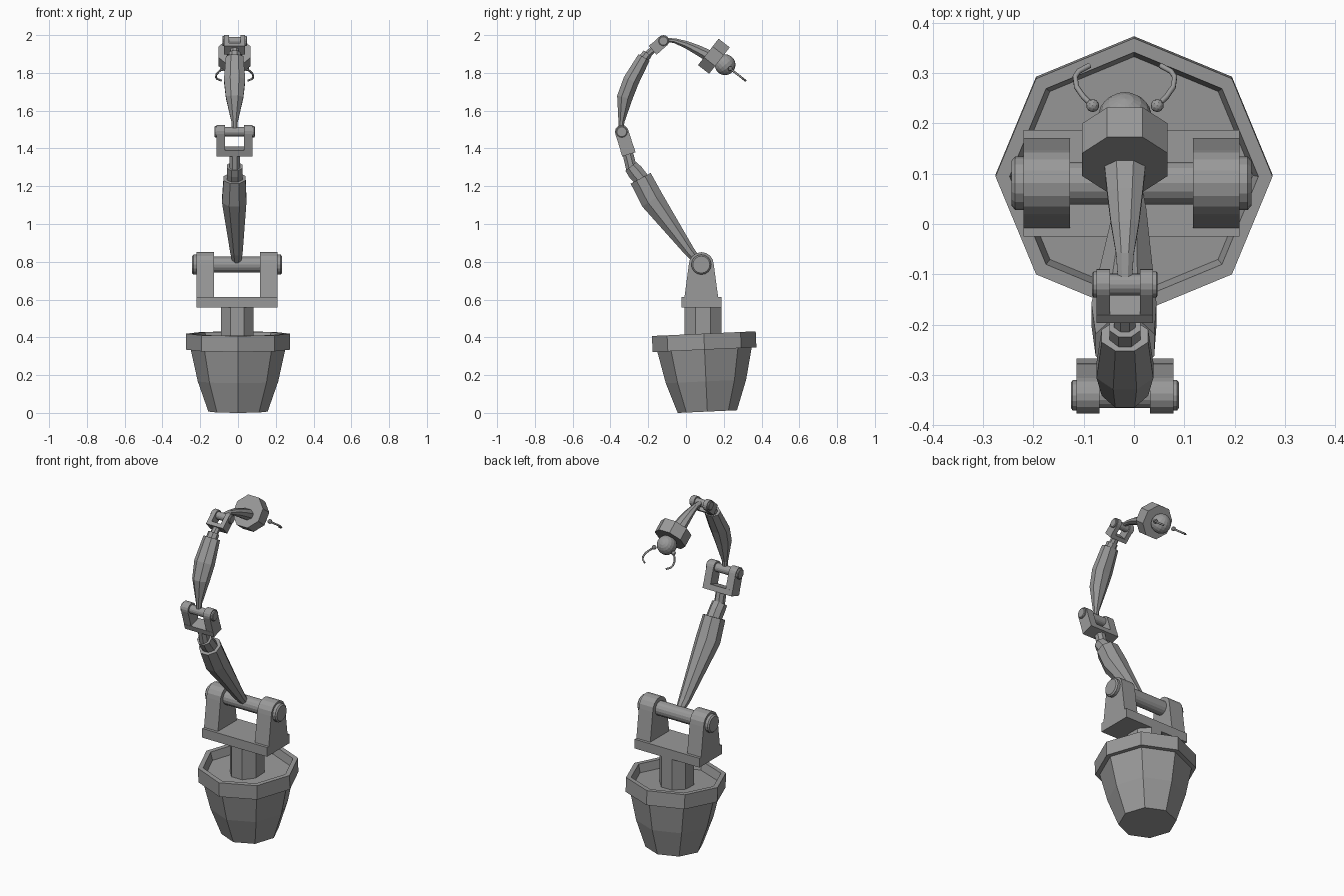
import bpy, bmesh, math
from mathutils import Vector, Matrix

if "Cube" in bpy.data.objects:
    bpy.data.objects.remove(bpy.data.objects["Cube"])

gray = bpy.data.materials.new("plain gray")
gray.diffuse_color = (0.32, 0.32, 0.32, 1)
gray.use_nodes = True
gray.node_tree.nodes["Principled BSDF"].inputs["Base Color"].default_value = gray.diffuse_color
CX = -0.018  # arm centre line


def finish(bm, name):
    bmesh.ops.recalc_face_normals(bm, faces=bm.faces)
    me = bpy.data.meshes.new(name)
    bm.to_mesh(me)
    bm.free()
    me.materials.append(gray)
    ob = bpy.data.objects.new(name, me)
    bpy.context.collection.objects.link(ob)
    return ob


def skin(bm, rings):
    """Join rings of points into a closed tube with end caps."""
    vr = [[bm.verts.new(p) for p in r] for r in rings]
    n = len(vr[0])
    for a, b in zip(vr, vr[1:]):
        for i in range(n):
            j = (i + 1) % n
            bm.faces.new((a[i], a[j], b[j], b[i]))
    bm.faces.new(vr[0])
    bm.faces.new(vr[-1])


def loft(name, pts, sides=8, turn=0.5):
    """Tube through (x, y, z, radius across, radius in the side plane)."""
    rings = []
    for i, (x, y, z, ra, rb) in enumerate(pts):
        p, q = pts[max(i - 1, 0)], pts[min(i + 1, len(pts) - 1)]
        t = Vector((0, q[1] - p[1], q[2] - p[2])).normalized()
        n = Vector((0, t.z, -t.y))
        angs = [(k + turn) * math.tau / sides for k in range(sides)]
        rings.append([Vector((x, y, z)) + Vector((ra * math.cos(a), 0, 0))
                      + n * rb * math.sin(a) for a in angs])
    bm = bmesh.new()
    skin(bm, rings)
    return finish(bm, name)


def x_rod(name, y, z, stations, sides=16):
    """Turned rod along x from (x, radius) stations."""
    bm = bmesh.new()
    skin(bm, [[Vector((x, y + r * math.cos(k * math.tau / sides),
                       z + r * math.sin(k * math.tau / sides)))
               for k in range(sides)] for x, r in stations])
    return finish(bm, name)


def yoke(name, cx, y, z, d, r, h, w, w2, t, inner, outer, axle, cap, cap_x):
    """U-shaped bracket with rounded ears, an axle and end caps."""
    v = Vector((0, *d)).normalized()
    u = Vector((0, v.z, -v.y))
    pivot = Vector((cx, y, z))
    arc = [(r * math.cos(a), r * math.sin(a))
           for a in [math.pi * k / 8 for k in range(9)]]
    ear = [(w2, t - h)] + arc + [(-w2, t - h)]
    bar = [(w, -h), (w, t - h), (-w, t - h), (-w, -h)]
    bm = bmesh.new()
    for prof, x0, x1 in ((ear, -outer, -inner), (ear, inner, outer), (bar, -outer, outer)):
        skin(bm, [[pivot + u * a + v * b + Vector((x, 0, 0)) for a, b in prof]
                  for x in (x0, x1)])
    finish(bm, name + "_yoke")
    x_rod(name + "_axle", y, z, [(cx - inner - 0.01, axle), (cx + inner + 0.01, axle)])
    for s, side in ((-1, "left"), (1, "right")):
        x_rod(f"{name}_cap_{side}", y, z,
              [(cx + s * (outer - 0.01), cap), (cx + s * (outer + (cap_x - outer) * 0.7), cap),
               (cx + s * cap_x, cap * 0.85)])


# Octagonal planter, leaning slightly
profile = [(0.157, 0), (0.213, 0.16), (0.25, 0.328), (0.275, 0.328),
           (0.275, 0.413), (0.247, 0.413), (0.236, 0.365)]
bm = bmesh.new()
skin(bm, [[Vector((r * math.cos(k * math.tau / 8), r * math.sin(k * math.tau / 8), z))
           for k in range(8)] for r, z in profile])
pot = finish(bm, "planter")
pot.data.transform(Matrix.Translation((0, 0.113, 0.007)) @ Matrix.Rotation(math.radians(2.6), 4, 'X'))

# Base column and shoulder bracket
loft("base_column", [(-0.003, 0.09, 0.35, 0.093, 0.105), (-0.003, 0.09, 0.57, 0.093, 0.105)])
yoke("shoulder", -0.005, 0.081, 0.785, (0, 1), 0.066, 0.226, 0.106, 0.089, 0.055,
     0.122, 0.214, 0.042, 0.053, 0.238)

# Lower arm, its collar and the elbow
loft("lower_arm", [(-0.006, 0.075, 0.79, 0.022, 0.022), (-0.008, 0.022, 0.85, 0.035, 0.03),
                   (-0.02, -0.179, 1.127, 0.07, 0.068), (CX, -0.24, 1.242, 0.063, 0.065)])
loft("lower_collar", [(CX, -0.235, 1.235, 0.044, 0.044), (CX, -0.268, 1.275, 0.044, 0.046),
                      (CX, -0.292, 1.305, 0.044, 0.04)])
loft("lower_neck", [(CX, -0.285, 1.28, 0.03, 0.032), (CX, -0.312, 1.39, 0.03, 0.03)])
yoke("elbow", CX, -0.34, 1.488, (-0.3, 0.95), 0.036, 0.125, 0.037, 0.036, 0.032,
     0.05, 0.096, 0.025, 0.03, 0.107)

# Upper arm, its collar and the wrist
loft("upper_arm", [(CX, -0.343, 1.495, 0.015, 0.013), (CX, -0.342, 1.54, 0.018, 0.017),
                   (CX, -0.324, 1.67, 0.05, 0.045), (CX, -0.29, 1.76, 0.061, 0.046),
                   (CX, -0.222, 1.882, 0.05, 0.037)])
loft("upper_collar", [(CX, -0.225, 1.875, 0.033, 0.029), (CX, -0.203, 1.903, 0.033, 0.029)])
loft("upper_neck", [(CX, -0.21, 1.89, 0.023, 0.02), (CX, -0.168, 1.93, 0.023, 0.02)])
yoke("wrist", CX, -0.12, 1.969, (0.75, 0.66), 0.031, 0.075, 0.031, 0.03, 0.022,
     0.03, 0.056, 0.022, 0.026, 0.065)

# Tapered neck, octagonal head block and round nose
loft("head_neck", [(CX, -0.115, 1.976, 0.015, 0.01), (CX, -0.06, 1.97, 0.019, 0.014),
                   (CX, 0.0, 1.95, 0.03, 0.021), (CX, 0.06, 1.922, 0.038, 0.028),
                   (CX, 0.13, 1.885, 0.046, 0.034)])
loft("head_block", [(CX, 0.118, 1.911, 0.092, 0.096), (CX, 0.177, 1.865, 0.092, 0.096)])
bm = bmesh.new()
bmesh.ops.create_uvsphere(bm, u_segments=16, v_segments=10, radius=0.055,
                          matrix=Matrix.Translation((CX, 0.207, 1.843))
                          @ Matrix.Rotation(math.radians(130), 4, 'X'))
finish(bm, "nose_ball")

# Pair of curved pincers with round mounts
for s, side in ((-1, "left"), (1, "right")):
    bm = bmesh.new()
    bmesh.ops.create_icosphere(bm, subdivisions=2, radius=0.013,
                               matrix=Matrix.Translation((CX + s * 0.064, 0.235, 1.822)))
    finish(bm, "pincer_mount_" + side)
    cu = bpy.data.curves.new("pincer_" + side, 'CURVE')
    cu.dimensions = '3D'
    cu.bevel_depth = 0.0055
    cu.bevel_resolution = 1
    cu.use_fill_caps = True
    path = [(0.064, 0.235, 1.822), (0.082, 0.252, 1.808), (0.096, 0.272, 1.793),
            (0.099, 0.292, 1.777), (0.092, 0.303, 1.768), (0.07, 0.315, 1.759)]
    sp = cu.splines.new('POLY')
    sp.points.add(len(path) - 1)
    for pt, (x, y, z) in zip(sp.points, path):
        pt.co = (CX + s * x, y, z, 1)
    cu.materials.append(gray)
    bpy.context.collection.objects.link(bpy.data.objects.new("pincer_" + side, cu))
